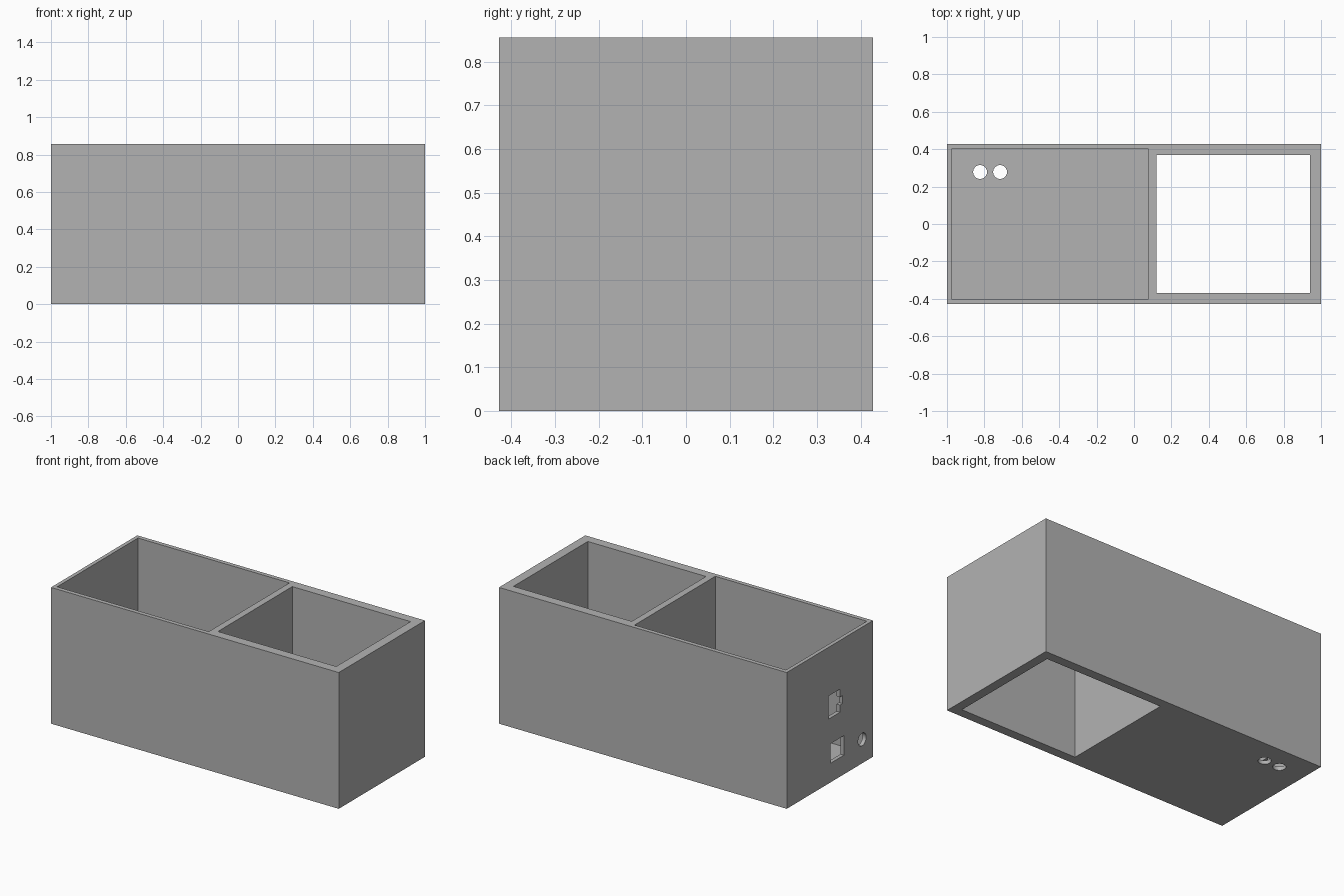
import bpy
import math

if "Cube" in bpy.data.objects:
    bpy.data.objects.remove(bpy.data.objects["Cube"], do_unlink=True)

W, D, H = 2.0, 0.856, 0.856   # outer size
WALL = 0.024                  # thin wall and floor

grey = bpy.data.materials.new("plain_grey")
grey.use_nodes = True
colour = (0.45, 0.45, 0.45, 1)
grey.diffuse_color = colour
grey.node_tree.nodes["Principled BSDF"].inputs["Base Color"].default_value = colour


def box(name, xs, ys, zs):
    """Axis-aligned block spanning the given ranges."""
    spans = (xs, ys, zs)
    bpy.ops.mesh.primitive_cube_add(size=1, location=[sum(s) / 2 for s in spans])
    ob = bpy.context.object
    ob.name = name
    ob.scale = [s[1] - s[0] for s in spans]
    bpy.ops.object.transform_apply(location=True, rotation=False, scale=True)
    return ob


def rod(name, location, radius, rotation=(0, 0, 0)):
    """Round drill for a hole through a thin wall."""
    bpy.ops.mesh.primitive_cylinder_add(vertices=48, radius=radius, depth=0.1,
                                        location=location, rotation=rotation)
    bpy.context.object.name = name
    return bpy.context.object


body = box("twin_bay_housing", (-W / 2, W / 2), (-D / 2, D / 2), (0, H))
body.data.materials.append(grey)

# Large floored bay and smaller bay open right through
end = (-W / 2 - 0.03, -W / 2 + 0.06)
cutters = [
    box("floored_bay", (-W / 2 + WALL, 0.077), (-0.401, 0.401), (WALL, H + 0.1)),
    box("open_bay", (0.119, 0.941), (-0.369, 0.369), (-0.1, H + 0.1)),
    # Sockets in the end wall, the upper one with a small side notch
    box("upper_socket", end, (-0.10, 0.015), (0.405, 0.55)),
    box("upper_socket_notch", end, (-0.125, -0.05), (0.45, 0.50)),
    box("lower_socket", end, (-0.14, -0.005), (0.12, 0.243)),
    rod("end_hole", (-W / 2, -0.32, 0.15), 0.04, (0, math.pi / 2, 0)),
]
# Pair of holes in the floor
for x in (-0.823, -0.716):
    cutters.append(rod("floor_hole", (x, 0.278, 0), 0.037))

for cutter in cutters:
    cutter.hide_render = True
    bpy.context.view_layer.objects.active = body
    mod = body.modifiers.new(cutter.name, "BOOLEAN")
    mod.operation = "DIFFERENCE"
    mod.solver = "EXACT"
    mod.object = cutter
    bpy.ops.object.modifier_apply(modifier=mod.name)
    bpy.data.objects.remove(cutter, do_unlink=True)

bpy.ops.object.select_all(action="DESELECT")
body.select_set(True)
bpy.context.view_layer.objects.active = body
bpy.ops.object.shade_smooth_by_angle(angle=math.radians(30))
